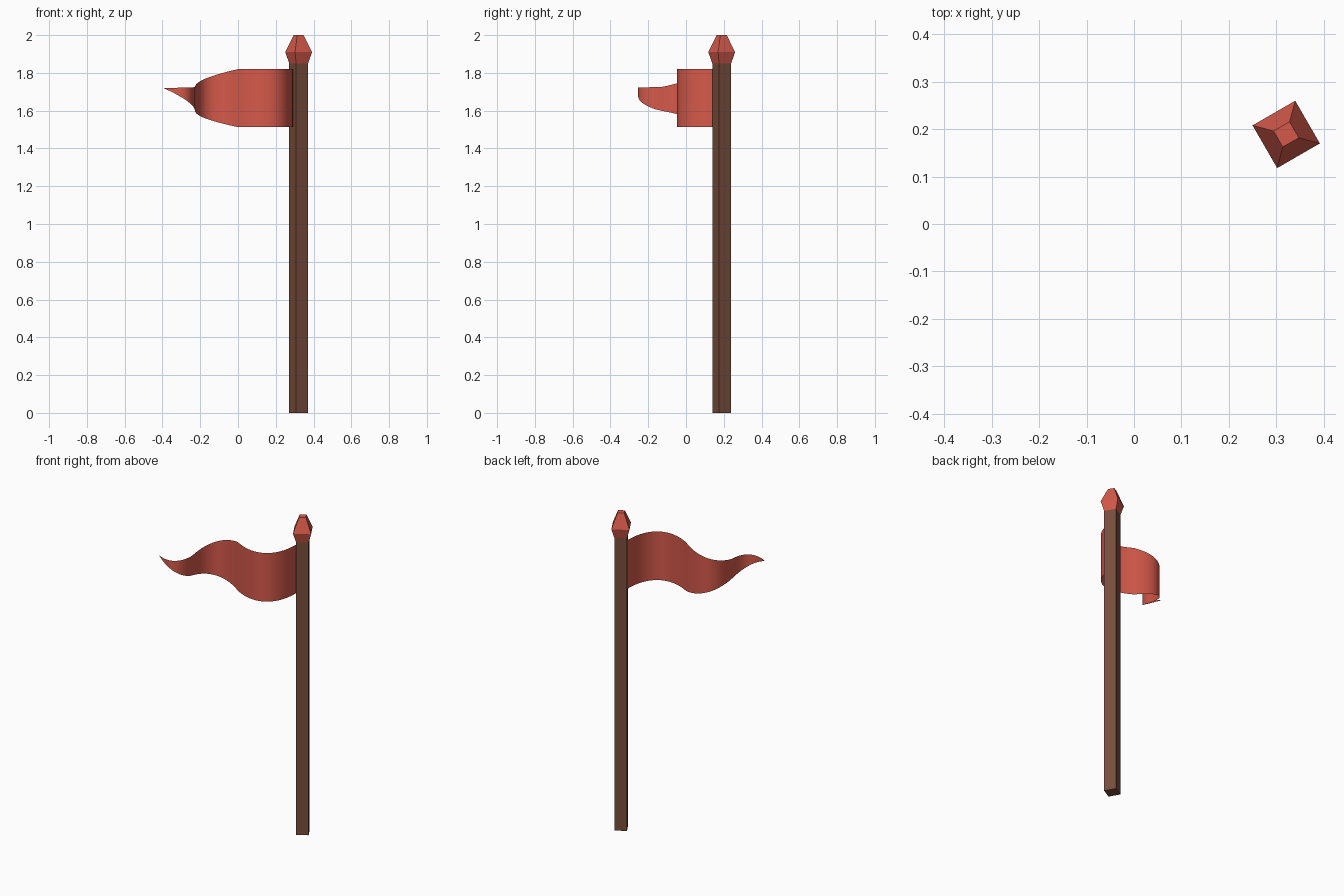
import bpy, math
from mathutils import Vector

if "Cube" in bpy.data.objects:
    bpy.data.objects.remove(bpy.data.objects["Cube"])


def mat(name, col):
    m = bpy.data.materials.new(name)
    m.diffuse_color = (*col, 1)
    m.use_nodes = True
    m.node_tree.nodes["Principled BSDF"].inputs["Base Color"].default_value = m.diffuse_color
    return m


red = mat("red", (0.66, 0.10, 0.068))
brown = mat("brown", (0.19, 0.075, 0.045))
PX, PY = 0.321, 0.189
TURN = math.radians(75)


def make(name, verts, faces, material, smooth=False):
    me = bpy.data.meshes.new(name)
    me.from_pydata(verts, [], faces)
    me.materials.append(material)
    for p in me.polygons:
        p.use_smooth = smooth
    ob = bpy.data.objects.new(name, me)
    bpy.context.collection.objects.link(ob)
    return ob


def square_stack(name, levels, material):
    """Capped stack of turned squares, levels = (corner radius, z)."""
    verts = [(PX + r * math.cos(TURN + k * math.pi / 2),
              PY + r * math.sin(TURN + k * math.pi / 2), z)
             for r, z in levels for k in range(4)]
    faces = [(3, 2, 1, 0)]
    for i in range(len(levels) - 1):
        for k in range(4):
            a, b = i * 4 + k, i * 4 + (k + 1) % 4
            faces.append((a, b, b + 4, a + 4))
    top = 4 * (len(levels) - 1)
    faces.append(tuple(range(top, top + 4)))
    return make(name, verts, faces, material)


# Square pole and faceted finial
square_stack("pole", [(0.0515, 0), (0.0515, 1.85)], brown)
square_stack("finial", [(0.0515, 1.85), (0.0735, 1.91), (0.0275, 2.0)], red)

# Waving pennant: three shrinking S-bends along a diagonal line
along = Vector((-0.866, -0.5))
side = Vector((-0.5, 0.866))
# start u, end u, bulge, top z start/end, bottom z start/end, bottom easing
bends = [(-0.336, 0.0, -0.132, 1.82, 1.82, 1.513, 1.513, 1),
         (0.0, 0.263, 0.102, 1.82, 1.725, 1.513, 1.60, 1),
         (0.263, 0.4535, -0.075, 1.725, 1.72, 1.60, 1.719, 1.15)]
STEPS = 20
verts = []
for j, (u0, u1, h, t0, t1, b0, b1, ease) in enumerate(bends):
    c = abs(h) / 0.75 / math.tan(math.radians(60))
    for i in range(0 if j == 0 else 1, STEPS + 1):
        t = i / STEPS
        s = 1 - t
        u = (u0 * s**3 + 3 * (u0 + c) * t * s * s
             + 3 * (u1 - c) * t * t * s + u1 * t**3)
        p = along * u + side * (4 * h * t * s)
        verts.append((p.x, p.y, b0 + (b1 - b0) * t**ease))
        verts.append((p.x, p.y, t0 + (t1 - t0) * t))
faces = [(i, i + 2, i + 3, i + 1) for i in range(0, len(verts) - 2, 2)]
make("pennant", verts, faces, red, True)
